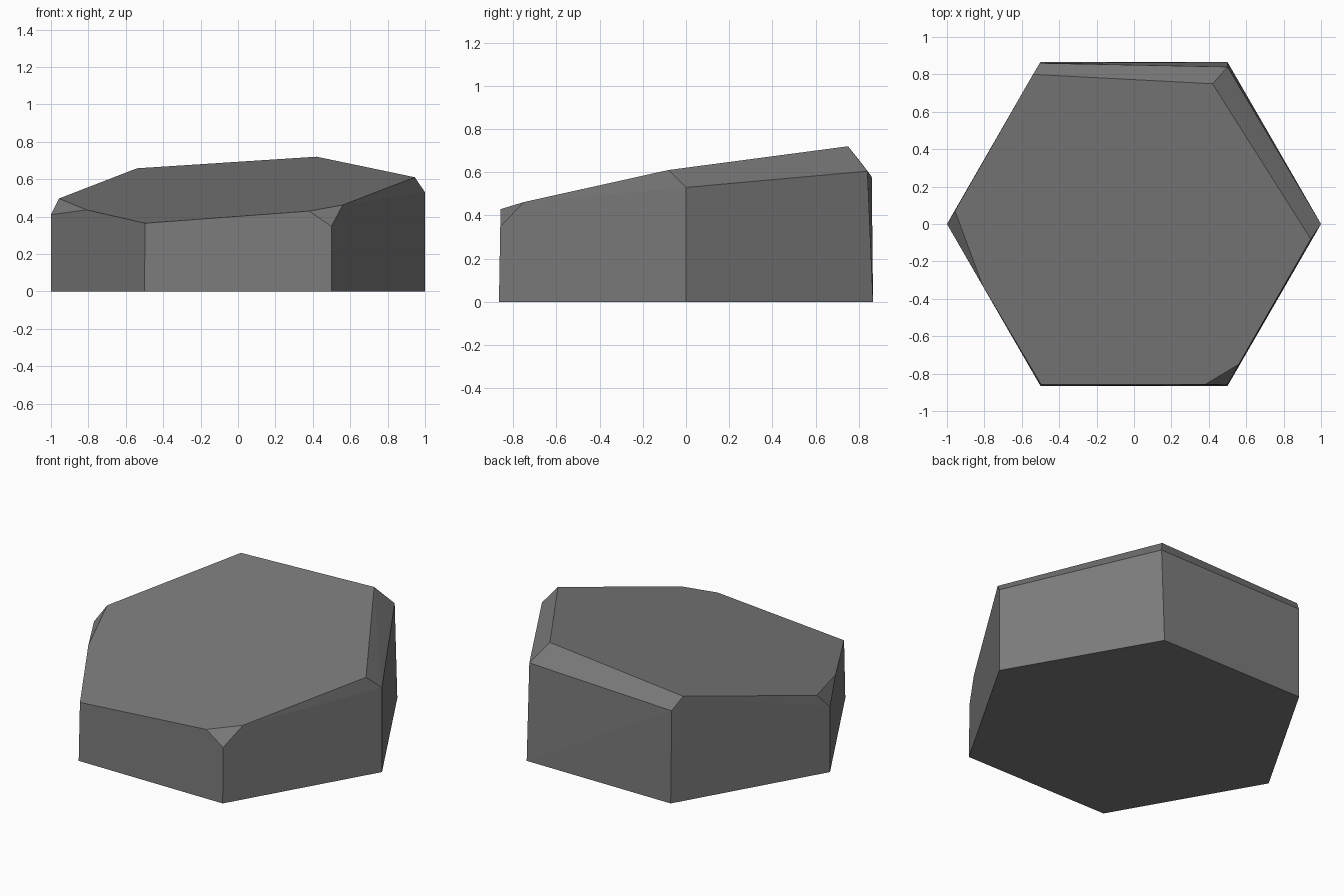
import bpy, bmesh, math

if "Cube" in bpy.data.objects:
    bpy.data.objects.remove(bpy.data.objects["Cube"])

# Stone: six-sided block with a sloping top and chipped rims
mat = bpy.data.materials.new("stone_grey")
mat.diffuse_color = (0.2, 0.2, 0.2, 1)
mat.use_nodes = True
mat.node_tree.nodes["Principled BSDF"].inputs["Base Color"].default_value = mat.diffuse_color


def top_z(x, y):
    """Height of the sloping top plane."""
    return 0.555 + 0.074 * x + 0.179 * y


# Hexagonal base ring
points = [(math.cos(i * math.pi / 3), math.sin(i * math.pi / 3), 0) for i in range(6)]

# Outline of the sloping top face
top = [(-0.54, 0.80), (0.42, 0.75), (0.945, -0.08), (0.56, -0.75),
       (0.38, -0.858), (-0.497, -0.858), (-0.81, -0.328), (-0.957, 0.07)]
points += [(x, y, top_z(x, y)) for x, y in top]

# Lower corners of the chipped edges
points += [(1, 0, 0.53), (0.5, 0.84, 0.605), (-0.503, 0.86, 0.58),
           (-1, 0, 0.41), (0.499, -0.86, 0.348)]

bm = bmesh.new()
verts = [bm.verts.new(p) for p in points]
bmesh.ops.convex_hull(bm, input=verts)
bmesh.ops.dissolve_limit(bm, angle_limit=math.radians(1.5), verts=bm.verts, edges=bm.edges)
bmesh.ops.recalc_face_normals(bm, faces=bm.faces)

mesh = bpy.data.meshes.new("stone_block")
bm.to_mesh(mesh)
bm.free()
mesh.materials.append(mat)
bpy.context.collection.objects.link(bpy.data.objects.new("stone_block", mesh))
